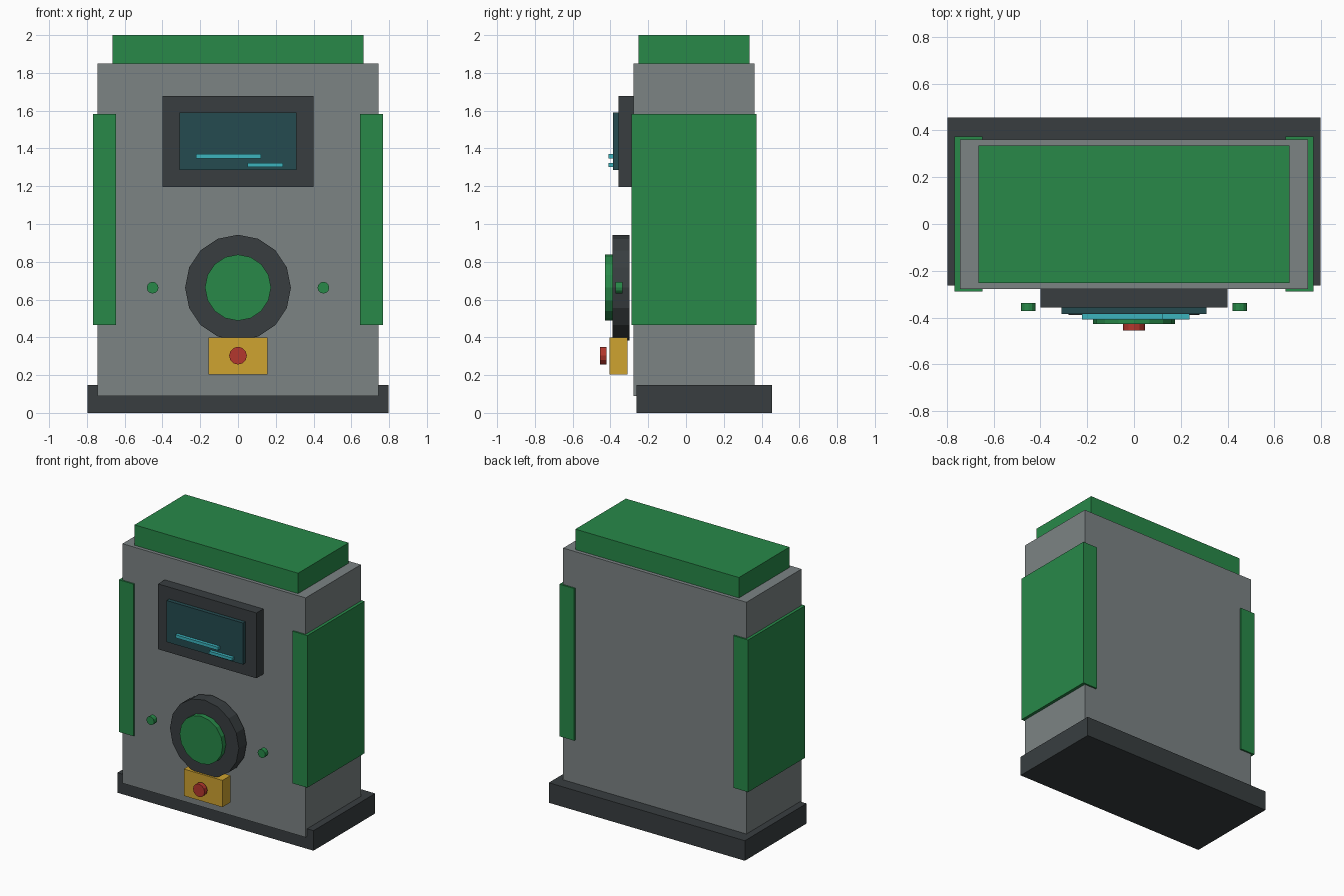
import bpy
from math import radians

if "Cube" in bpy.data.objects:
    bpy.data.objects.remove(bpy.data.objects["Cube"])


def material(name, r, g, b):
    m = bpy.data.materials.new(name)
    m.diffuse_color = (r, g, b, 1)
    m.use_nodes = True
    m.node_tree.nodes["Principled BSDF"].inputs["Base Color"].default_value = m.diffuse_color
    return m


GREY = material("casing_grey", 0.20, 0.227, 0.231)
DARK = material("dark_grey", 0.04, 0.048, 0.051)
GREEN = material("green", 0.021, 0.25, 0.066)
GLASS = material("dark_teal", 0.018, 0.07, 0.08)
CYAN = material("cyan", 0.045, 0.456, 0.515)
YELLOW = material("yellow", 0.62, 0.366, 0.03)
RED = material("red", 0.456, 0.038, 0.026)


def finish(name, mat):
    ob = bpy.context.object
    ob.name = ob.data.name = name
    ob.data.materials.append(mat)
    return ob


def box(name, x, y, z, mat):
    """Box from (min, max) ranges along each axis."""
    ranges = (x, y, z)
    bpy.ops.mesh.primitive_cube_add(size=1, location=[(a + b) / 2 for a, b in ranges])
    ob = finish(name, mat)
    ob.scale = [b - a for a, b in ranges]
    bpy.ops.object.transform_apply(location=False, rotation=False, scale=True)
    return ob


def disc(name, x, z, radius, y, sides, mat):
    """Flat-faced cylinder facing the front, with a vertex at the top."""
    bpy.ops.mesh.primitive_cylinder_add(
        vertices=sides, radius=radius, depth=y[1] - y[0],
        location=(x, (y[0] + y[1]) / 2, z), rotation=(radians(90), 0, 0))
    return finish(name, mat)


# Casing: plinth, main body, top cap
box("base", (-0.797, 0.797), (-0.262, 0.455), (0, 0.147), DARK)
box("body", (-0.745, 0.745), (-0.278, 0.362), (0.09, 1.85), GREY)
box("top_cap", (-0.665, 0.665), (-0.252, 0.335), (1.84, 2.0), GREEN)

# Wrap-around side panels and small indicator studs
for side, s in (("left", -1), ("right", 1)):
    box(f"{side}_side_panel", sorted((s * 0.647, s * 0.767)),
        (-0.289, 0.374), (0.465, 1.583), GREEN)
    disc(f"{side}_indicator", s * 0.452, 0.663, 0.031, (-0.373, -0.337), 12, GREEN)

# Display: frame, screen, readout lines
box("screen_frame", (-0.4, 0.4), (-0.357, -0.276), (1.197, 1.677), DARK)
box("screen", (-0.31, 0.31), (-0.386, -0.352), (1.285, 1.59), GLASS)
box("readout_line_upper", (-0.223, 0.123), (-0.409, -0.386), (1.348, 1.371), CYAN)
box("readout_line_lower", (0.05, 0.238), (-0.409, -0.386), (1.301, 1.323), CYAN)

# Large dial with its green face
disc("dial_rim", 0, 0.663, 0.28, (-0.39, -0.30), 16, DARK)
disc("dial_face", 0, 0.663, 0.175, (-0.428, -0.385), 16, GREEN)

# Yellow switch block with red button
box("switch_block", (-0.157, 0.157), (-0.405, -0.31), (0.203, 0.4), YELLOW)
disc("red_button", 0, 0.303, 0.047, (-0.455, -0.422), 12, RED)
